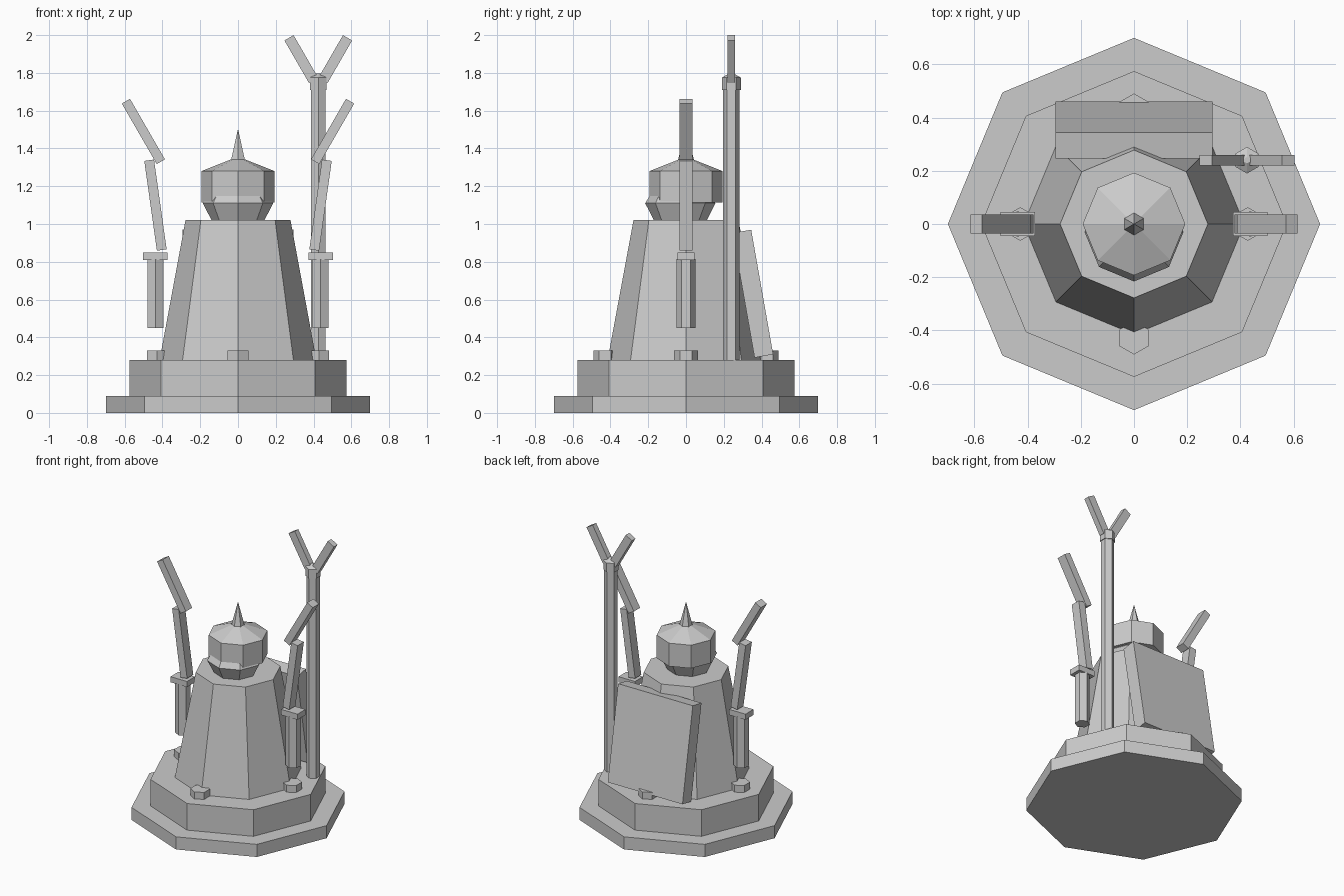
import bpy
from math import sin, cos, pi, radians

if "Cube" in bpy.data.objects:
    bpy.data.objects.remove(bpy.data.objects["Cube"])


def add_mesh(name, verts, faces):
    me = bpy.data.meshes.new(name)
    me.from_pydata(verts, [], faces)
    me.update()
    ob = bpy.data.objects.new(name, me)
    bpy.context.collection.objects.link(ob)
    return ob


def lathe(name, profile, sides, x=0, y=0):
    """Faceted solid from (radius, z) rings, with a corner pointing along y."""
    verts, faces = [], []
    for r, z in profile:
        for i in range(sides):
            a = pi / 2 + 2 * pi * i / sides
            verts.append((r * cos(a), r * sin(a), z))
    for k in range(len(profile) - 1):
        for i in range(sides):
            j = (i + 1) % sides
            b, t = k * sides, (k + 1) * sides
            faces.append((b + i, b + j, t + j, t + i))
    last = (len(profile) - 1) * sides
    faces.append(tuple(reversed(range(sides))))
    faces.append(tuple(range(last, last + sides)))
    ob = add_mesh(name, verts, faces)
    ob.location = (x, y, 0)
    return ob


def box(name, size, loc, rot=(0, 0, 0)):
    sx, sy, sz = (s / 2 for s in size)
    verts = [(x, y, z) for z in (-sz, sz) for x, y in
             ((-sx, -sy), (sx, -sy), (sx, sy), (-sx, sy))]
    faces = [(3, 2, 1, 0), (4, 5, 6, 7)]
    faces += [(i, (i + 1) % 4, (i + 1) % 4 + 4, i + 4) for i in range(4)]
    ob = add_mesh(name, verts, faces)
    ob.location = loc
    ob.rotation_euler = [radians(a) for a in rot]
    return ob


# Two stepped plinth tiers
lathe("plinth_lower", [(0.70, 0), (0.70, 0.09)], 8)
lathe("plinth_upper", [(0.575, 0.09), (0.575, 0.28)], 8)

# Tapered robe body
lathe("body", [(0.415, 0.28), (0.278, 1.02)], 8)

# Jaw set slightly forward, helmet and spike
lathe("jaw", [(0.14, 1.02), (0.186, 1.11), (0.155, 1.16)], 8, y=-0.03)
lathe("helmet", [(0.193, 1.115), (0.193, 1.28), (0.03, 1.345)], 8)
lathe("helmet_spike", [(0.047, 1.32), (0.001, 1.5)], 6)

# Slanted slab leaning on the back
box("back_slab", (0.59, 0.10, 0.67), (0, 0.354, 0.631), (10, 0, 0))

# Hexagonal studs around the foot of the body
for i in range(4):
    a = i * pi / 2
    lathe("foot_stud", [(0.063, 0.28), (0.063, 0.33)], 6,
          0.428 * cos(a), 0.428 * sin(a))

# Bent blades with grips, one on each side
for side, s in (("left", -1), ("right", 1)):
    x = 0.437 * s
    lathe("grip_" + side, [(0.049, 0.45), (0.049, 0.815)], 6, x)
    box("guard_" + side, (0.13, 0.09, 0.04), (x, 0, 0.83))
    box("blade_lower_" + side, (0.052, 0.07, 0.48), (x, 0, 1.10), (0, 8 * s, 0))
    box("blade_upper_" + side, (0.05, 0.07, 0.37), (0.501 * s, 0, 1.49), (0, 30 * s, 0))

# Tall forked staff
px, py = 0.425, 0.24
lathe("staff_pole", [(0.044, 0.28), (0.044, 1.72)], 6, px, py)
lathe("staff_cap", [(0.05, 1.71), (0.05, 1.775), (0.012, 1.797)], 6, px, py)
for side, s in (("left", -1), ("right", 1)):
    box("staff_prong_" + side, (0.056, 0.04, 0.26),
        (px + 0.09 * s, py, 1.873), (0, 30 * s, 0))
